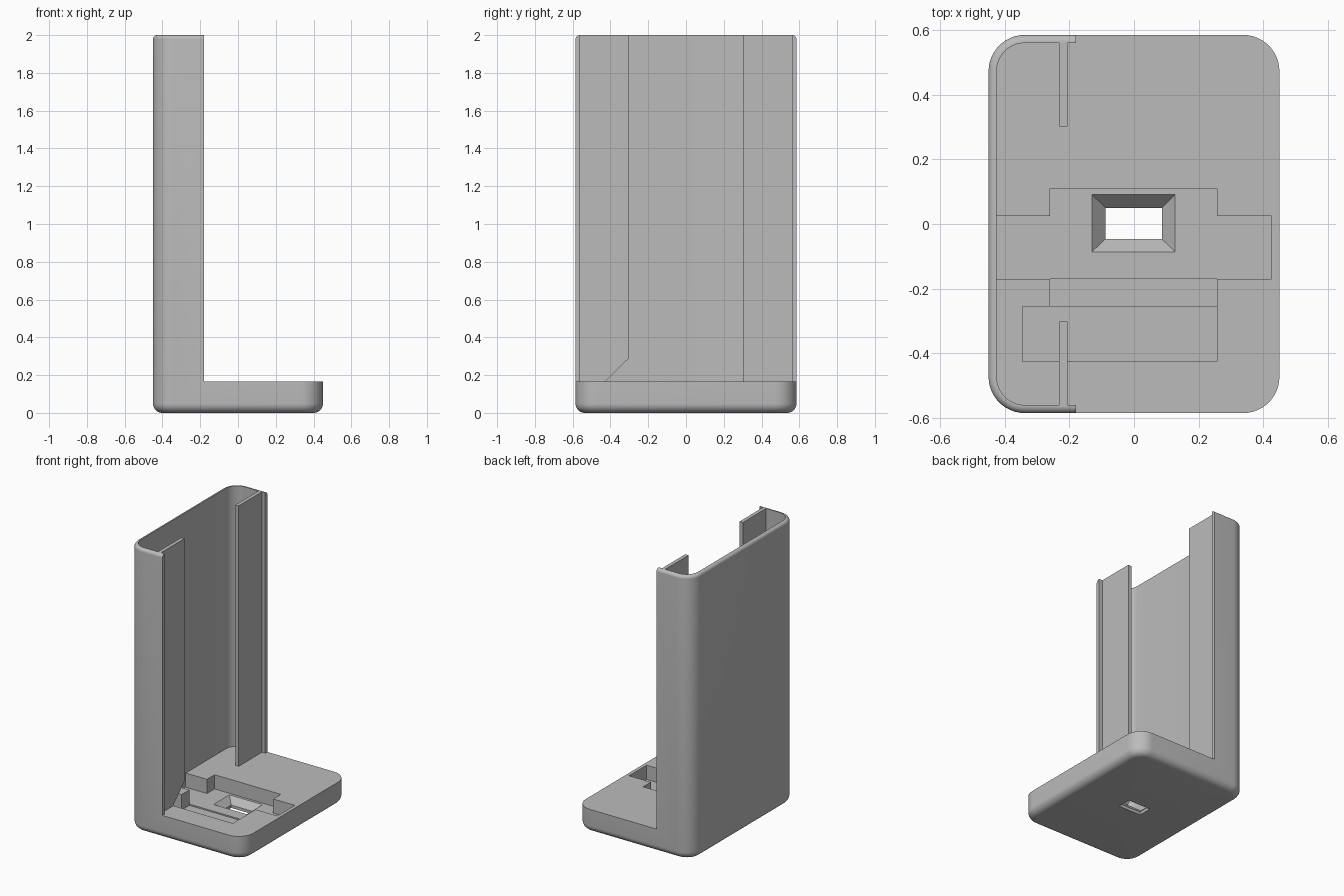
import bpy
import bmesh
from math import pi, sin, cos

cube = bpy.data.objects.get("Cube")
if cube:
    bpy.data.objects.remove(cube, do_unlink=True)

HX, HY, FLOOR, TOP = 0.45, 0.585, 0.165, 2.0
WALL, CORNER = 0.025, 0.112
LIP = -0.18      # open end of the wall

grey = bpy.data.materials.new("plain grey")
grey.use_nodes = True
grey.diffuse_color = (0.5, 0.5, 0.5, 1)
grey.node_tree.nodes["Principled BSDF"].inputs["Base Color"].default_value = grey.diffuse_color


def finish(name, bm):
    bmesh.ops.recalc_face_normals(bm, faces=bm.faces)
    mesh = bpy.data.meshes.new(name)
    bm.to_mesh(mesh)
    bm.free()
    mesh.materials.append(grey)
    ob = bpy.data.objects.new(name, mesh)
    bpy.context.scene.collection.objects.link(ob)
    return ob


def rounded_rect(inset, steps=12):
    """Outline of the footprint, moved inwards by inset."""
    r = CORNER - inset
    points = []
    for q, (sx, sy) in enumerate([(1, 1), (-1, 1), (-1, -1), (1, -1)]):
        for i in range(steps + 1):
            a = (q + i / steps) * pi / 2
            points.append((sx * (HX - CORNER) + r * cos(a), sy * (HY - CORNER) + r * sin(a)))
    return points


def loft(name, layers):
    """Solid through a stack of (outline, height) layers."""
    bm = bmesh.new()
    rings = [[bm.verts.new((x, y, z)) for x, y in outline] for outline, z in layers]
    for low, high in zip(rings, rings[1:]):
        for i in range(len(low)):
            j = (i + 1) % len(low)
            bm.faces.new((low[i], low[j], high[j], high[i]))
    bm.faces.new(rings[0][::-1])
    bm.faces.new(rings[-1])
    return finish(name, bm)


def rect(x0, x1, y0, y1):
    return [(x0, y0), (x1, y0), (x1, y1), (x0, y1)]


def box(name, x0, x1, y0, y1, z0, z1):
    outline = rect(x0, x1, y0, y1)
    return loft(name, [(outline, z0), (outline, z1)])


def cut(target, cutter):
    mod = target.modifiers.new("cut", "BOOLEAN")
    mod.operation, mod.solver, mod.object = "DIFFERENCE", "EXACT", cutter
    bpy.context.view_layer.update()
    deps = bpy.context.evaluated_depsgraph_get()
    mesh = bpy.data.meshes.new_from_object(target.evaluated_get(deps))
    target.modifiers.clear()
    target.data = mesh
    bpy.data.objects.remove(cutter, do_unlink=True)


# Body: rounded block with a soft bottom edge and a small round at the top
N, BOTTOM, RIM = 8, 0.05, 0.022
layers = []
for i in range(N + 1):
    a = i / N * pi / 2
    layers.append((rounded_rect(BOTTOM * (1 - sin(a))), BOTTOM * (1 - cos(a))))
for i in range(N + 1):
    a = i / N * pi / 2
    layers.append((rounded_rect(RIM * (1 - cos(a))), TOP - RIM * (1 - sin(a))))
body = loft("stand_body", layers)

# Hollow the upright and open its +x side
inner = rounded_rect(WALL)
cut(body, loft("hollow", [(inner, FLOOR), (inner, TOP + 0.1)]))
cut(body, box("opening", LIP, 1, -1, 1, FLOOR, TOP + 0.2))

# Stepped pockets in the base
for x0, x1, y0, y1, z in [
    (-0.428, 0.425, -0.17, 0.025, 0.065),
    (-0.26, 0.257, -0.2, 0.11, 0.065),
    (-0.26, 0.257, -0.256, -0.17, 0.056),
    (-0.345, 0.257, -0.425, -0.256, 0.047),
]:
    cut(body, box("pocket", x0, x1, y0, y1, z, 0.3))

# Tapered hole through the base
narrow = rect(-0.088, 0.086, -0.046, 0.05)
wide = rect(-0.13, 0.127, -0.086, 0.091)
cut(body, loft("hole", [(narrow, -0.05), (narrow, 0.02), (wide, 0.065), (wide, 0.1)]))

# Guide flanges inside the upright
F0, F1, INNER, EDGE = -0.232, -0.206, 0.565, 0.302
box("back_flange", F0, F1, EDGE, INNER, FLOOR, TOP)

bm = bmesh.new()
side = [(-INNER, FLOOR), (-0.43, FLOOR), (-EDGE, 0.29), (-EDGE, TOP), (-INNER, TOP)]
face = bm.faces.new([bm.verts.new((F0, y, z)) for y, z in side])
ext = bmesh.ops.extrude_face_region(bm, geom=[face])
moved = [g for g in ext["geom"] if isinstance(g, bmesh.types.BMVert)]
bmesh.ops.translate(bm, verts=moved, vec=(F1 - F0, 0, 0))
finish("front_flange", bm)

# Smooth the rounded edges only
bpy.ops.object.select_all(action="DESELECT")
body.select_set(True)
bpy.context.view_layer.objects.active = body
bpy.ops.object.shade_smooth_by_angle()
